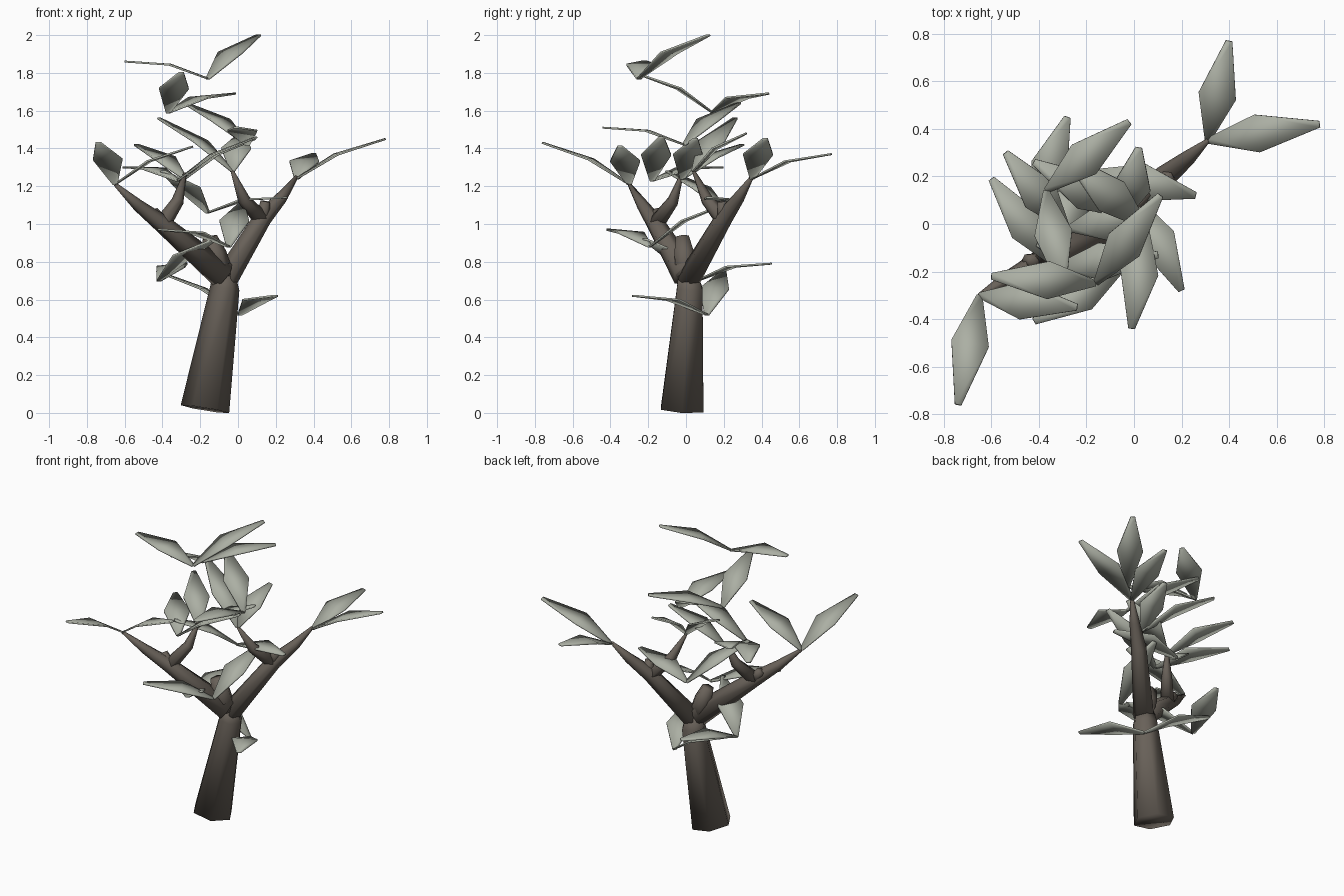
import bpy
import math
from mathutils import Vector

cube = bpy.data.objects.get("Cube")
if cube:
    bpy.data.objects.remove(cube, do_unlink=True)


def make_material(name, colour):
    mat = bpy.data.materials.new(name)
    mat.use_nodes = True
    mat.diffuse_color = colour
    bsdf = next(n for n in mat.node_tree.nodes if n.type == 'BSDF_PRINCIPLED')
    bsdf.inputs["Base Color"].default_value = colour
    bsdf.inputs["Roughness"].default_value = 0.8
    return mat


BARK = make_material("bark brown", (0.14, 0.12, 0.10, 1))
LEAF = make_material("pale grey green", (0.41, 0.43, 0.37, 1))
SIDES = 6


def loft(name, rings, mat):
    """Join equal rings of points into a closed, smooth-shaded solid."""
    n = len(rings[0])
    verts = [p for ring in rings for p in ring]
    faces = [tuple(reversed(range(n))), tuple(range(len(verts) - n, len(verts)))]
    for r in range(len(rings) - 1):
        for i in range(n):
            j = (i + 1) % n
            a, b = r * n, (r + 1) * n
            faces.append((a + i, a + j, b + j, b + i))
    mesh = bpy.data.meshes.new(name)
    mesh.from_pydata(verts, [], faces)
    mesh.materials.append(mat)
    mesh.shade_smooth()
    obj = bpy.data.objects.new(name, mesh)
    bpy.context.collection.objects.link(obj)
    return obj


def limb(name, points, radii):
    """Tapered six-sided limb along a path."""
    pts = [Vector(p) for p in points]
    rings = []
    for i, p in enumerate(pts):
        axis = (pts[min(i + 1, len(pts) - 1)] - pts[max(i - 1, 0)]).normalized()
        u = Vector((0, 1, 0)).cross(axis).normalized()
        v = axis.cross(u)
        angles = [2 * math.pi * k / SIDES for k in range(SIDES)]
        rings.append([p + radii[i] * (u * math.cos(a) + v * math.sin(a)) for a in angles])
    return loft(name, rings, BARK)


def leaf(name, base, tip, half_width=0.08):
    """Thin diamond blade, arched upwards at its widest point."""
    base, tip = Vector(base), Vector(tip)
    along = tip - base
    side = Vector((0, 0, 1)).cross(along).normalized()
    up = along.cross(side).normalized()
    rings = []
    for t, w, arch in ((0, 0.012, 0), (0.47, half_width, 0.032), (1, 0.014, 0)):
        c = base + along * t + up * arch
        s, h = side * w, up * 0.005
        rings.append([c - s - h, c - s + h, c + s + h, c + s - h])
    # ring order runs so that faces point outward
    return loft(name, [list(reversed(r)) for r in rings], LEAF)


# Trunk and main limbs
limb("trunk", [(-0.175, -0.02, 0.02), (-0.07, 0.02, 0.66), (-0.075, 0.01, 0.73)],
     [0.13, 0.078, 0.06])
limb("left_branch", [(-0.07, 0.01, 0.70), (0.13, 0.20, 1.03), (0.23, 0.28, 1.14),
                     (0.31, 0.35, 1.25)], [0.065, 0.048, 0.032, 0.01])
limb("right_branch", [(-0.08, 0.0, 0.73), (-0.40, -0.16, 1.0), (-0.53, -0.23, 1.10),
                      (-0.65, -0.30, 1.21)], [0.075, 0.048, 0.032, 0.01])
limb("centre_stub", [(-0.08, 0.0, 0.72), (-0.12, -0.01, 0.84), (-0.15, -0.02, 0.93)],
     [0.06, 0.06, 0.04])

# Twigs rising from the elbows, and cut stubs beside them
limb("left_twig", [(0.13, 0.20, 1.02), (0.03, 0.11, 1.13), (-0.03, 0.04, 1.28)],
     [0.045, 0.033, 0.009])
limb("right_twig", [(-0.40, -0.16, 1.0), (-0.32, -0.07, 1.12), (-0.28, -0.02, 1.27)],
     [0.045, 0.033, 0.009])
limb("left_stub", [(0.13, 0.20, 1.02), (0.145, 0.19, 1.12)], [0.04, 0.026])
limb("right_stub", [(-0.40, -0.16, 1.0), (-0.45, -0.15, 1.07)], [0.04, 0.026])

# Leaves grow in pairs: shared base, then two tips
PAIRS = {
    "left_end": ((0.31, 0.35, 1.24), (0.40, 0.77, 1.37), (0.78, 0.42, 1.45)),
    "right_end": ((-0.65, -0.30, 1.21), (-0.74, -0.76, 1.43), (-0.24, -0.35, 1.41)),
    "crown": ((-0.16, -0.25, 1.77), (0.11, 0.12, 2.0), (-0.60, -0.22, 1.86)),
    "upper_back": ((-0.37, 0.14, 1.59), (-0.30, -0.27, 1.80), (-0.02, 0.43, 1.69)),
    "upper_front": ((0.05, -0.01, 1.42), (-0.28, 0.28, 1.64), (-0.01, -0.44, 1.51)),
    "left_twig": ((-0.03, 0.04, 1.28), (-0.42, 0.26, 1.56), (0.02, 0.32, 1.48)),
    "right_twig": ((-0.28, -0.02, 1.24), (-0.54, 0.30, 1.42), (0.09, 0.05, 1.45)),
    "middle_front": ((-0.32, -0.18, 1.23), (-0.60, 0.19, 1.30), (0.10, -0.13, 1.46)),
    "middle_back": ((-0.16, 0.22, 1.06), (0.26, 0.12, 1.14), (-0.40, -0.10, 1.28)),
    "lower_front": ((-0.05, -0.19, 0.88), (-0.42, -0.41, 0.97), (0.02, 0.22, 1.11)),
    "lower_side": ((-0.42, 0.06, 0.70), (-0.28, 0.45, 0.79), (-0.12, -0.22, 0.92)),
    "trunk": ((0.01, 0.11, 0.52), (0.20, -0.28, 0.62), (-0.43, 0.20, 0.75)),
}
for place, (base, first, second) in PAIRS.items():
    leaf(place + "_leaf_a", base, first)
    leaf(place + "_leaf_b", base, second)
